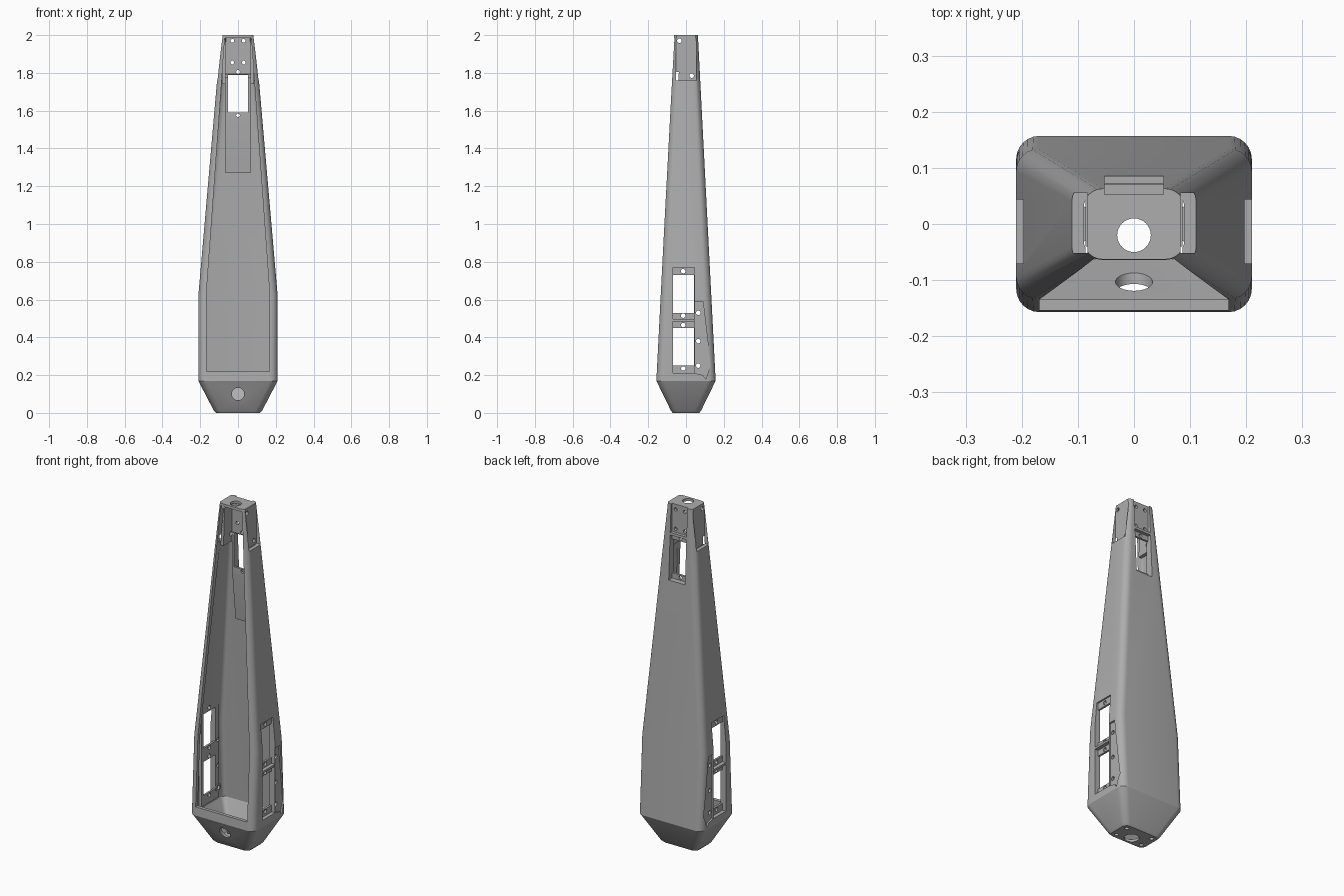
import bpy, bmesh
from math import pi, sin, cos, radians
from mathutils import Matrix

if "Cube" in bpy.data.objects:
    bpy.data.objects.remove(bpy.data.objects["Cube"])

grey = bpy.data.materials.new("plain grey")
grey.use_nodes = True
tone = (0.42, 0.42, 0.42, 1)
grey.diffuse_color = tone
grey.node_tree.nodes["Principled BSDF"].inputs["Base Color"].default_value = tone


def make(name, bm):
    bmesh.ops.recalc_face_normals(bm, faces=bm.faces)
    mesh = bpy.data.meshes.new(name)
    bm.to_mesh(mesh)
    bm.free()
    ob = bpy.data.objects.new(name, mesh)
    bpy.context.collection.objects.link(ob)
    mesh.materials.append(grey)
    return ob


def loft(name, rings):
    bm = bmesh.new()
    loops = [[bm.verts.new(p) for p in ring] for ring in rings]
    n = len(loops[0])
    for a, b in zip(loops, loops[1:]):
        for i in range(n):
            j = (i + 1) % n
            bm.faces.new((a[i], a[j], b[j], b[i]))
    bm.faces.new(loops[0])
    bm.faces.new(loops[-1])
    return make(name, bm)


def rounded(z, hx, hy, r, steps=6):
    pts = []
    for k, (sx, sy) in enumerate(((1, 1), (-1, 1), (-1, -1), (1, -1))):
        for i in range(steps + 1):
            a = (k + i / steps) * pi / 2
            pts.append((sx * (hx - r) + r * cos(a), sy * (hy - r) + r * sin(a), z))
    return pts


def rect(z, x0, x1, y0, y1):
    return [(x0, y0, z), (x1, y0, z), (x1, y1, z), (x0, y1, z)]


def box(x0, x1, y0, y1, z0, z1):
    return loft("block", [rect(z, x0, x1, y0, y1) for z in (z0, z1)])


def rod(axis, center, r, length, sides=20):
    bm = bmesh.new()
    turn = {"x": Matrix.Rotation(pi / 2, 4, "Y"), "y": Matrix.Rotation(pi / 2, 4, "X"),
            "z": Matrix()}[axis]
    bmesh.ops.create_cone(bm, cap_ends=True, segments=sides, radius1=r, radius2=r,
                          depth=length, matrix=Matrix.Translation(center) @ turn)
    return make("rod", bm)


def combine(body, other, op="DIFFERENCE"):
    mod = body.modifiers.new("cut", "BOOLEAN")
    mod.operation, mod.solver, mod.object = op, "EXACT", other
    bpy.context.view_layer.objects.active = body
    bpy.ops.object.modifier_apply(modifier=mod.name)
    bpy.data.objects.remove(other)


def wall(z):
    # half depth of the tapered body at a height
    return 0.157 - 0.094 * (z - 0.17) / 1.83


# Tapered outer shell, hollowed by a smaller copy
levels = [(0.17, 0.21), (0.62, 0.21), (2.0, 0.09)]
shell = loft("housing_shell",
             [rounded(0, 0.115, 0.07, 0.03), rounded(0.012, 0.128, 0.08, 0.035)] +
             [rounded(z, hx, wall(z), 0.042 - 0.004 * z) for z, hx in levels])
cavity = loft("cavity", [rounded(0.015, 0.105, 0.062, 0.02)] +
              [rounded(min(z, 1.985), hx - 0.02, wall(z) - 0.02, 0.025) for z, hx in levels])
combine(shell, cavity)

# Inner backing pads for the mounts
for s in (-1, 1):
    lo, hi = sorted((s * 0.176, s * 0.193))
    combine(shell, box(lo, hi, -0.09, 0.075, 0.19, 0.8), "UNION")
    lo, hi = sorted((s * 0.066, s * 0.086))
    combine(shell, box(lo, hi, -0.04, 0.05, 1.74, 1.99), "UNION")
    combine(shell, rod("x", (s * 0.185, 0.065, 0.25), 0.024, 0.025), "UNION")
combine(shell, loft("back_pad", [rect(1.27, -0.065, 0.065, 0.07, 0.09),
                                 rect(1.55, -0.065, 0.065, 0.04, 0.078),
                                 rect(1.99, -0.065, 0.065, 0.036, 0.06)]), "UNION")

# Open front
opening = [(0.22, 0.168), (0.62, 0.168), (1.985, 0.07)]
combine(shell, loft("front_opening",
                    [rect(z, -hx, hx, -0.4, 0.035 - wall(z)) for z, hx in opening]))

# Recesses and windows on both sides
outline = [(0.046, 0.21), (0.046, 0.59), (0.09, 0.59), (0.13, 0.25), (0.105, 0.18), (0.09, 0.2)]
for s in (-1, 1):
    def side(depth, *size):
        lo, hi = sorted((s * depth, s * 0.4))
        combine(shell, box(lo, hi, *size))
    for z0, z1 in ((0.21, 0.484), (0.496, 0.77)):
        side(0.188, -0.07, 0.044, z0, z1)
    for z0 in (0.25, 0.53):
        side(0.15, -0.07, 0.043, z0, z0 + 0.2)
    side(0.083, -0.052, 0.055, 1.76, 2.1)
    combine(shell, loft("side_recess", [[(s * x, y, z) for y, z in outline]
                                        for x in (0.2, 0.4)]))

# Back recesses and window
for z0, z1 in ((1.56, 1.82), (1.835, 2.1)):
    combine(shell, box(-0.053, 0.053, 0.053, 0.3, z0, z1))
combine(shell, box(-0.053, 0.053, 0.0, 0.3, 1.59, 1.79))

# Screw holes through both sides
side_holes = [(-0.015, z) for z in (0.235, 0.465, 0.515, 0.75)]
side_holes += [(0.065, z) for z in (0.25, 0.38, 0.53)]
side_holes += [(-0.035, 1.97), (0.03, 1.785)]
for y, z in side_holes:
    combine(shell, rod("x", (0, y, z), 0.012, 1, 14))

# Screw holes in the back
for x, z in [(s * 0.03, z) for s in (-1, 1) for z in (1.855, 1.97)] + [(0, 1.575), (0, 1.805)]:
    combine(shell, rod("y", (x, 0.15, z), 0.01, 0.26, 14))

# Cable holes in the chin, base and cap, with base screws
combine(shell, rod("y", (0, -0.2, 0.1), 0.033, 0.3, 32))
combine(shell, rod("z", (0, -0.02, 2), 0.03, 0.2, 32))
combine(shell, rod("z", (0, -0.02, 0), 0.04, 0.1, 32))
for x in (-0.085, 0.085):
    for y in (-0.042, 0.042):
        combine(shell, rod("z", (x, y, 0), 0.012, 0.1, 14))

bpy.ops.object.select_all(action="DESELECT")
shell.select_set(True)
bpy.context.view_layer.objects.active = shell
bpy.ops.object.shade_smooth_by_angle(angle=radians(20))
